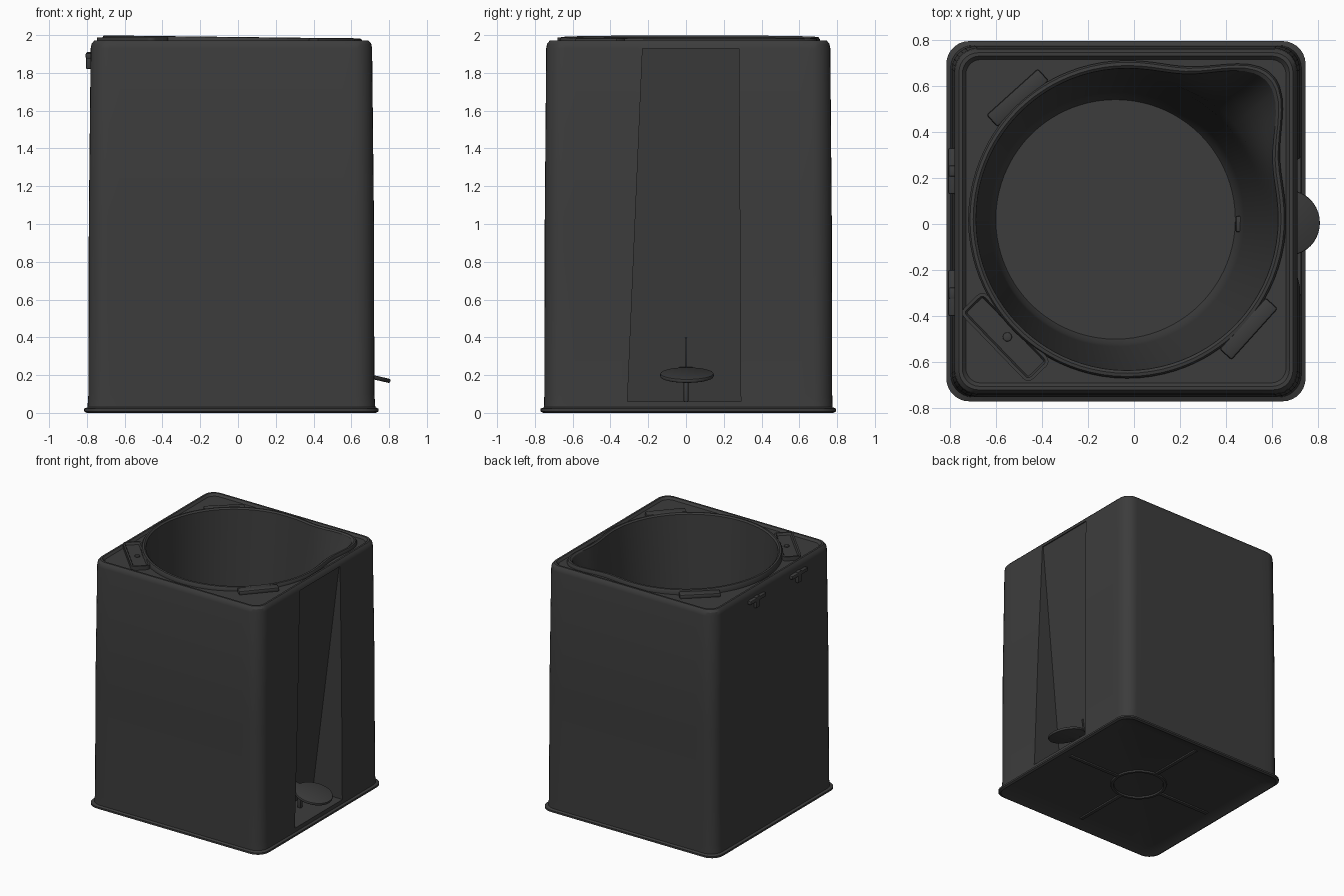
import bpy, bmesh, math
from mathutils import Vector, Matrix

if "Cube" in bpy.data.objects:
    bpy.data.objects.remove(bpy.data.objects["Cube"])

CX, CY = -0.035, 0.012
mat = bpy.data.materials.new("dark_plastic")
mat.diffuse_color = (0.045, 0.045, 0.045, 1)
mat.use_nodes = True
mat.node_tree.nodes["Principled BSDF"].inputs["Base Color"].default_value = mat.diffuse_color


def finish(bm, name, smooth=True):
    me = bpy.data.meshes.new(name)
    bm.to_mesh(me)
    bm.free()
    ob = bpy.data.objects.new(name, me)
    bpy.context.collection.objects.link(ob)
    me.materials.append(mat)
    if smooth:
        shade(ob)
    return ob


def shade(ob):
    bpy.ops.object.select_all(action='DESELECT')
    ob.select_set(True)
    bpy.context.view_layer.objects.active = ob
    bpy.ops.object.shade_smooth_by_angle(angle=math.radians(32))


def loft(rings, name, smooth=True, cap_start=True):
    bm = bmesh.new()
    vr = [[bm.verts.new(p) for p in r] for r in rings]
    n = len(vr[0])
    for a, b in zip(vr, vr[1:]):
        for i in range(n):
            j = (i + 1) % n
            bm.faces.new((a[i], a[j], b[j], b[i]))
    if cap_start:
        bm.faces.new(vr[0][::-1])
    bm.faces.new(vr[-1])
    return finish(bm, name, smooth)


def rounded_square(hx, hy, rad, z, seg=7, side=22):
    pts = []
    for k, (sx, sy) in enumerate(((1, 1), (-1, 1), (-1, -1), (1, -1))):
        for i in range(seg + 1):
            a = math.radians(90 * (k + i / seg))
            pts.append(Vector((CX + sx * (hx - rad) + rad * math.cos(a),
                               CY + sy * (hy - rad) + rad * math.sin(a), z)))
    out = []
    for i, p in enumerate(pts):
        q = pts[(i + 1) % len(pts)]
        n = side if i % (seg + 1) == seg else 1
        out += [p.lerp(q, j / n) for j in range(n)]
    return out


ANGLES = [math.atan2(p.y - CY, p.x - CX) for p in rounded_square(0.75, 0.75, 0.1, 0)]


def opening(r, z, spout=1.0, cx=-0.03, tilt=0.0):
    # circle with a pouring spout toward the back right corner
    pts = []
    for a in ANGLES:
        d = math.degrees(a) - 45
        rr = r + 0.20 * spout * math.exp(-(d / 16) ** 2)
        x = cx + rr * math.cos(a)
        pts.append((x, 0.02 + rr * math.sin(a), z - tilt * x))
    return pts


def box(name, size, loc, rot_z=0.0, tilt_y=0.0, bevel=0.01):
    bm = bmesh.new()
    bmesh.ops.create_cube(bm, size=1)
    bmesh.ops.scale(bm, vec=size, verts=bm.verts)
    bmesh.ops.bevel(bm, geom=bm.edges[:], offset=bevel, segments=2, affect='EDGES', profile=0.5)
    m = Matrix.Translation(loc) @ Matrix.Rotation(rot_z, 4, 'Z') @ Matrix.Rotation(tilt_y, 4, 'Y')
    bmesh.ops.transform(bm, matrix=m, verts=bm.verts)
    return finish(bm, name)


# Outer housing: dished underside, base flange, tapered wall, rolled top edge, deck
housing = loft([
    rounded_square(0.66, 0.66, 0.08, 0.03),
    rounded_square(0.74, 0.74, 0.10, 0.012),
    rounded_square(0.765, 0.768, 0.10, 0.0),
    rounded_square(0.78, 0.782, 0.10, 0.008),
    rounded_square(0.78, 0.782, 0.10, 0.022),
    rounded_square(0.762, 0.764, 0.10, 0.03),
    rounded_square(0.757, 0.762, 0.10, 0.10),
    rounded_square(0.755, 0.760, 0.10, 1.00),
    rounded_square(0.745, 0.752, 0.10, 1.93),
    rounded_square(0.740, 0.747, 0.095, 1.955),
    rounded_square(0.725, 0.732, 0.085, 1.972),
    rounded_square(0.710, 0.717, 0.075, 1.972),
    rounded_square(0.695, 0.702, 0.065, 1.955),
    opening(0.69, 1.955),
], "housing", smooth=False)

# Tapered wedge channel cut into the right side
corners = [(-0.31, 0.29, 0.06, 0.46), (-0.23, 0.28, 1.93, 0.702)]
cutter = loft([[(x0, y0, z), (1, y0, z), (1, y1, z), (x0, y1, z)]
               for y0, y1, z, x0 in corners], "channel_cutter", smooth=False)
cutter.hide_render = True
mod = housing.modifiers.new("channel", 'BOOLEAN')
mod.operation, mod.solver, mod.object = 'DIFFERENCE', 'EXACT', cutter
bpy.context.view_layer.objects.active = housing
bpy.ops.object.modifier_apply(modifier=mod.name)
bpy.data.objects.remove(cutter)

# Open the deck so the bucket is visible
bm = bmesh.new()
bm.from_mesh(housing.data)
lid = [f for f in bm.faces if f.calc_area() > 1 and f.normal.z > 0.9
       and f.calc_center_median().z > 1.9]
bmesh.ops.delete(bm, geom=lid, context='FACES_ONLY')
bm.to_mesh(housing.data)
bm.free()
shade(housing)

# Inner bucket with raised rim and spout
rings = [opening(0.69, 1.953), opening(0.69, 1.975, tilt=0.012),
         opening(0.682, 1.988, tilt=0.012), opening(0.668, 1.99, tilt=0.012),
         opening(0.656, 1.98, 0.98, tilt=0.012)]
for i in range(1, 11):
    t = i / 10
    z = 1.98 - 1.74 * t
    rings.append(opening(0.656 - 0.115 * t, z, max(0, 1 - t / 0.32), -0.03 - 0.05 * t))
rings.append(opening(0.52, 0.20, 0, -0.08))
loft(rings, "bucket", cap_start=False)

# Bucket handle mounts on two sides of the rim
for name, deg in (("handle_mount_back", 132), ("handle_mount_front", -42)):
    a = math.radians(deg)
    box(name, (0.07, 0.30, 0.035),
        (-0.03 + 0.71 * math.cos(a), 0.02 + 0.71 * math.sin(a), 1.967), a)

# Grip plate in the front left corner: raised edge, sunken panel, small stud
bm = bmesh.new()
bmesh.ops.create_cube(bm, size=1)
bmesh.ops.scale(bm, vec=(0.14, 0.43, 0.04), verts=bm.verts)
bmesh.ops.bevel(bm, geom=[e for e in bm.edges if abs(e.verts[0].co.z - e.verts[1].co.z) > 0.01],
                offset=0.03, segments=4, affect='EDGES', profile=0.5)
top = [f for f in bm.faces if f.normal.z > 0.9]
bmesh.ops.inset_region(bm, faces=top, thickness=0.014)
bmesh.ops.inset_region(bm, faces=top, thickness=0.008, depth=-0.018)
a = math.radians(224)
pos = Vector((-0.03 + 0.735 * math.cos(a), 0.02 + 0.735 * math.sin(a), 1.967))
bmesh.ops.transform(bm, matrix=Matrix.Translation(pos) @ Matrix.Rotation(a, 4, 'Z'), verts=bm.verts)
finish(bm, "grip_plate")


def disc(name, loc, radius, height, tilt=0.0, seg=40):
    bm = bmesh.new()
    bmesh.ops.create_cone(bm, cap_ends=True, segments=seg, radius1=radius, radius2=radius, depth=height)
    rims = [e for e in bm.edges if abs(e.verts[0].co.z - e.verts[1].co.z) < 1e-4]
    bmesh.ops.bevel(bm, geom=rims, offset=height * 0.35, segments=2, affect='EDGES', profile=0.5)
    bmesh.ops.transform(bm, matrix=Matrix.Translation(loc) @ Matrix.Rotation(tilt, 4, 'Y'), verts=bm.verts)
    return finish(bm, name)


disc("grip_stud", (-0.55, -0.49, 1.972), 0.02, 0.014, seg=20)

# Foot pedal, its arm and the guide slot behind it
disc("pedal", (0.668, 0.005, 0.20), 0.142, 0.022, math.radians(13))
box("pedal_arm", (0.22, 0.07, 0.02), (0.55, 0, 0.222), 0, math.radians(10), 0.006)
box("pedal_post", (0.03, 0.025, 0.13), (0.55, 0, 0.125), bevel=0.005)
box("pedal_guide", (0.02, 0.012, 0.16), (0.495, 0, 0.32), 0, math.radians(7), 0.003)

# Lid hinge lugs high on the left side
for name, y in (("hinge_lug_back", 0.23), ("hinge_lug_front", -0.30)):
    box(name, (0.05, 0.20, 0.03), (-0.782, y, 1.89), bevel=0.008)
    box(name + "_pin", (0.04, 0.05, 0.09), (-0.785, y, 1.865), bevel=0.008)

# Underside ring and cross ribs
bm = bmesh.new()
prof = [(0.185, 0.035), (0.19, 0.018), (0.21, 0.018), (0.215, 0.035)]
prev = [bm.verts.new((CX + r, CY, z)) for r, z in prof]
edges = [bm.edges.new((p, q)) for p, q in zip(prev, prev[1:])]
bmesh.ops.spin(bm, geom=prev + edges, cent=(CX, CY, 0), axis=(0, 0, 1),
               angle=2 * math.pi, steps=40, use_merge=True)
bmesh.ops.recalc_face_normals(bm, faces=bm.faces)
finish(bm, "base_ring")
for k, side in enumerate(("right", "back", "left", "front")):
    a = k * math.pi / 2
    box("base_rib_" + side, (0.47, 0.03, 0.02),
        (CX + 0.44 * math.cos(a), CY + 0.44 * math.sin(a), 0.028), a, 0, 0.005)
